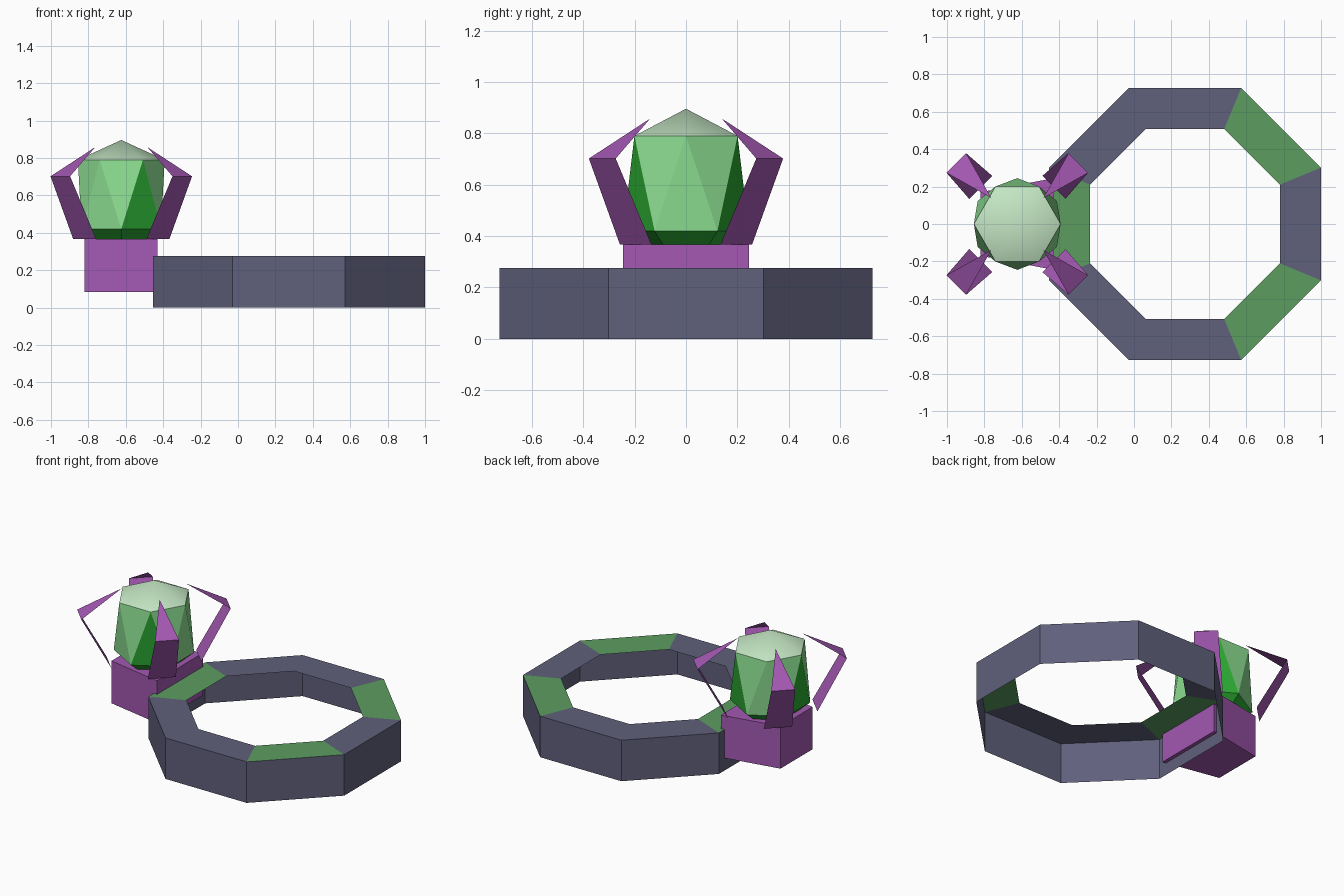
import bpy, bmesh, math
from mathutils import Vector

if "Cube" in bpy.data.objects:
    bpy.data.objects.remove(bpy.data.objects["Cube"])


def srgb(r, g, b):
    lin = lambda c: c / 12.92 if c <= 0.04045 else ((c + 0.055) / 1.055) ** 2.4
    return (lin(r / 255), lin(g / 255), lin(b / 255), 1)


def material(name, rgb):
    m = bpy.data.materials.new(name)
    m.diffuse_color = srgb(*rgb)
    m.use_nodes = True
    m.node_tree.nodes["Principled BSDF"].inputs["Base Color"].default_value = m.diffuse_color
    return m


SLATE = material("slate", (96, 96, 124))
PANEL = material("panel_green", (92, 157, 96))
PURPLE = material("purple", (163, 88, 178))
LIGHT = material("light_green", (140, 222, 145))
DEEP = material("deep_green", (42, 168, 50))
PALE = material("pale_green", (200, 235, 200))


def build(name, mats, fill):
    """Make an object whose bmesh is filled by a function."""
    bm = bmesh.new()
    fill(bm)
    me = bpy.data.meshes.new(name)
    bm.to_mesh(me)
    bm.free()
    ob = bpy.data.objects.new(name, me)
    for m in mats:
        me.materials.append(m)
    bpy.context.collection.objects.link(ob)
    return ob


def polygon_ring(bm, n, radius, z, cx, offset):
    return [bm.verts.new((cx + radius * math.cos(offset + i * math.tau / n),
                          radius * math.sin(offset + i * math.tau / n), z)) for i in range(n)]


# Band: open octagonal shell with an outer wall and a flat panelled top
def band(bm):
    half = math.pi / 8
    outer, inner = 0.727 / math.cos(half), 0.508 / math.cos(half)
    low = polygon_ring(bm, 8, outer, 0, 0.272, half)
    high = polygon_ring(bm, 8, outer, 0.275, 0.272, half)
    rim = polygon_ring(bm, 8, inner, 0.275, 0.272, half)
    for i in range(8):
        j = (i + 1) % 8
        bm.faces.new((low[i], low[j], high[j], high[i]))
        top = bm.faces.new((high[i], high[j], rim[j], rim[i]))
        top.material_index = 1 if i in (0, 3, 6) else 0   # three green panels


build("band", [SLATE, PANEL], band)


# Setting: block that is wider on the band side
def setting(bm):
    plan = [(-0.82, -0.17), (-0.43, -0.245), (-0.43, 0.245), (-0.82, 0.17)]
    base = bm.faces.new([bm.verts.new((x, y, 0.083)) for x, y in plan])
    ext = bmesh.ops.extrude_face_region(bm, geom=[base])
    top = [v for v in ext["geom"] if isinstance(v, bmesh.types.BMVert)]
    bmesh.ops.translate(bm, verts=top, vec=(0, 0, 0.284))
    bmesh.ops.recalc_face_normals(bm, faces=bm.faces)


build("setting", [PURPLE], setting)

GEM_X = -0.624


# Prongs: thin bent claws on the four diagonals
def prong(angle):
    def fill(bm):
        out = Vector((math.cos(angle), math.sin(angle), 0))
        side = Vector((-out.y, out.x, 0))
        centre = Vector((GEM_X, 0, 0))
        at = lambda d, w, z: bm.verts.new(centre + out * d + side * w + Vector((0, 0, z)))
        a, b = at(0.277, -0.087, 0.367), at(0.277, 0.087, 0.367)
        c, d = at(0.461, 0.074, 0.702), at(0.461, -0.074, 0.702)
        bm.faces.new((a, b, c, d))
        bm.faces.new((d, c, at(0.197, 0, 0.858)))
    return fill


for k in range(4):
    build(f"prong_{k + 1}", [PURPLE], prong(math.pi / 4 + k * math.pi / 2))


# Gem: hexagonal antiprism sides with tapered underside and low crown
def gem(bm):
    step = math.pi / 6
    girdle = polygon_ring(bm, 6, 0.232, 0.79, GEM_X, 0)
    belly = polygon_ring(bm, 6, 0.245, 0.42, GEM_X, -step)
    foot = polygon_ring(bm, 6, 0.17, 0.36, GEM_X, -step)
    apex = bm.verts.new((GEM_X, 0, 0.896))
    for i in range(6):
        j = (i + 1) % 6
        up = bm.faces.new((belly[i], belly[j], girdle[i]))
        up.material_index = 1 if i % 2 else 0             # alternate deep facets
        bm.faces.new((girdle[i], belly[j], girdle[j]))
        bm.faces.new((foot[i], foot[j], belly[j], belly[i])).material_index = 1
        crown = bm.faces.new((girdle[i], girdle[j], apex))
        crown.material_index, crown.smooth = 2, True
    bm.faces.new(foot[::-1]).material_index = 1
    for e in bm.edges:                                    # keep the girdle crisp
        e.smooth = all(f.material_index == 2 for f in e.link_faces)


build("gem", [LIGHT, DEEP, PALE], gem)
